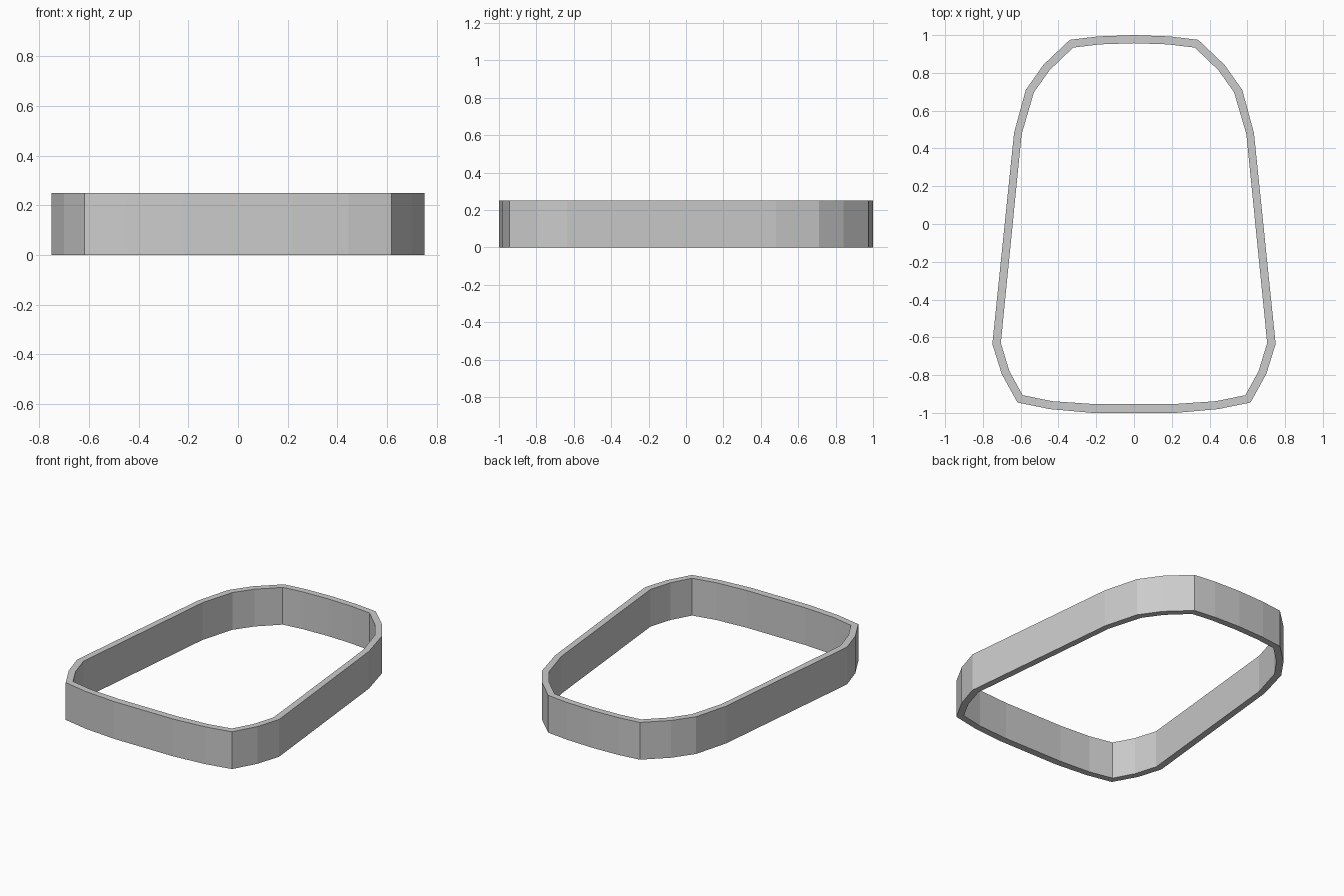
import bpy, bmesh

if "Cube" in bpy.data.objects:
    bpy.data.objects.remove(bpy.data.objects["Cube"])

HEIGHT = 0.25

# Right half of the outline, back to front: outer (x, y), inner (x, y)
HALF = [
    ((0.00, 1.000), (0.00, 0.957)),
    ((0.19, 0.993), (0.18, 0.951)),
    ((0.34, 0.975), (0.322, 0.934)),
    ((0.48, 0.842), (0.447, 0.814)),
    ((0.573, 0.71), (0.530, 0.697)),
    ((0.635, 0.482), (0.595, 0.475)),
    ((0.75, -0.635), (0.705, -0.63)),
    ((0.70, -0.795), (0.66, -0.778)),
    ((0.617, -0.945), (0.59, -0.906)),
    ((0.445, -0.98), (0.435, -0.938)),
    ((0.22, -1.00), (0.215, -0.953)),
]


def mirrored_loop(points):
    """Closed loop from a half outline, mirrored across x = 0."""
    return points + [(-x, y) for x, y in reversed(points) if x > 0]


outer = mirrored_loop([p[0] for p in HALF])
inner = mirrored_loop([p[1] for p in HALF])

# Flat ring on the ground, then pulled up to a wall
bm = bmesh.new()
vo = [bm.verts.new((x, y, 0)) for x, y in outer]
vi = [bm.verts.new((x, y, 0)) for x, y in inner]
n = len(vo)
for i in range(n):
    j = (i + 1) % n
    bm.faces.new((vo[i], vo[j], vi[j], vi[i]))
base = bm.faces[:]
ext = bmesh.ops.extrude_face_region(bm, geom=base, use_keep_orig=True)
top = [g for g in ext["geom"] if isinstance(g, bmesh.types.BMVert)]
bmesh.ops.translate(bm, verts=top, vec=(0, 0, HEIGHT))
bmesh.ops.recalc_face_normals(bm, faces=bm.faces[:])

mesh = bpy.data.meshes.new("tapered_rim")
bm.to_mesh(mesh)
bm.free()
rim = bpy.data.objects.new("tapered_rim", mesh)
bpy.context.collection.objects.link(rim)
